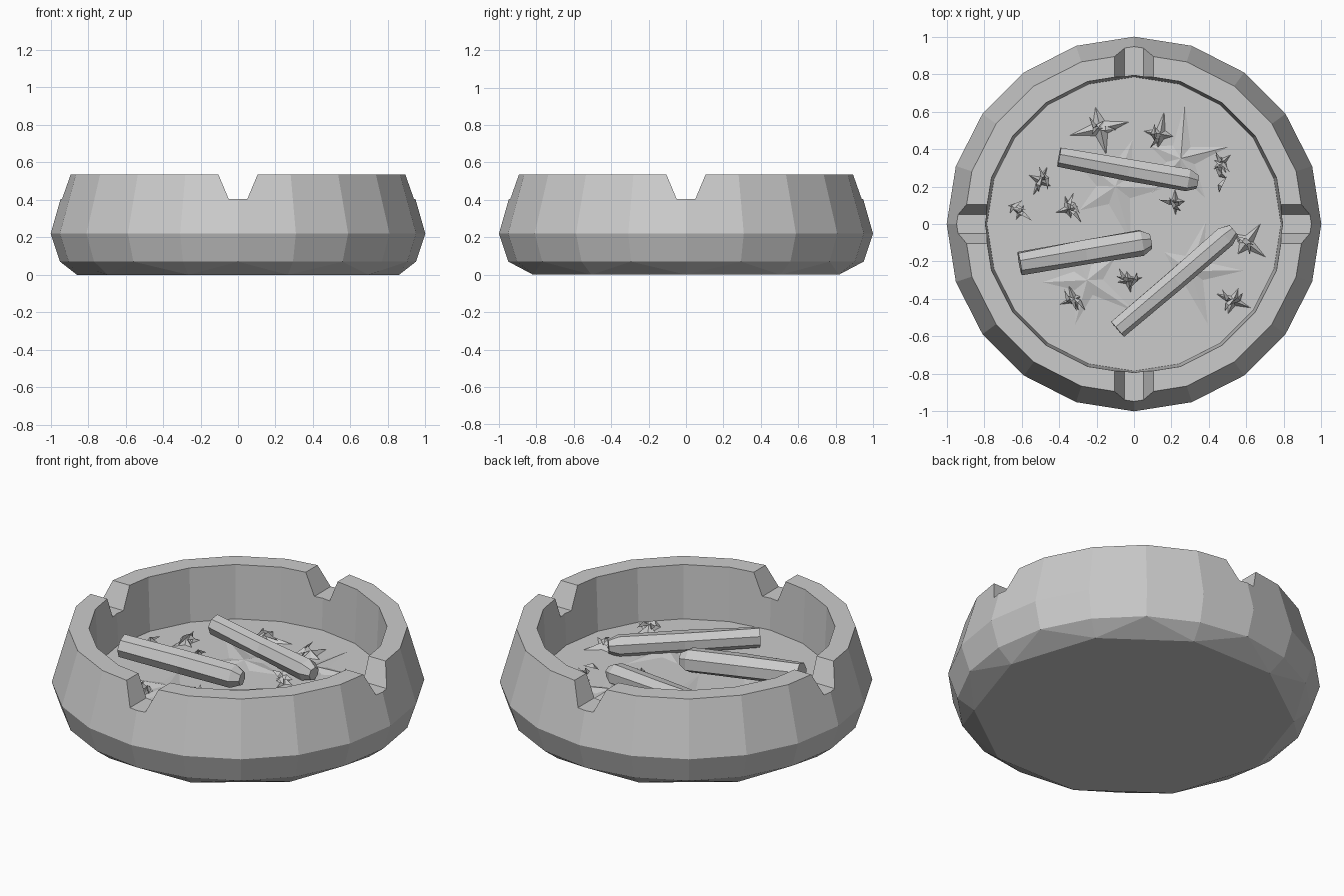
import bpy, bmesh, math, random
from mathutils import Vector

random.seed(4)
if "Cube" in bpy.data.objects:
    bpy.data.objects.remove(bpy.data.objects["Cube"], do_unlink=True)

grey = bpy.data.materials.new("plain_grey")
grey.use_nodes = True
grey.diffuse_color = (0.6, 0.6, 0.6, 1)
grey.node_tree.nodes["Principled BSDF"].inputs["Base Color"].default_value = (0.6, 0.6, 0.6, 1)

SIDES = 20
FLOOR = 0.22


def finish(name, bm):
    bmesh.ops.recalc_face_normals(bm, faces=bm.faces)
    mesh = bpy.data.meshes.new(name)
    bm.to_mesh(mesh)
    bm.free()
    mesh.materials.append(grey)
    obj = bpy.data.objects.new(name, mesh)
    bpy.context.collection.objects.link(obj)
    return obj


def ring(bm, radius, z, count=SIDES):
    steps = [math.tau * i / count for i in range(count)]
    return [bm.verts.new((radius * math.cos(a), radius * math.sin(a), z)) for a in steps]


def bridge(bm, a, b):
    n = len(a)
    for i in range(n):
        j = (i + 1) % n
        bm.faces.new((a[i], a[j], b[j], b[i]))


# Bowl: turned wall, with a coarser base joined by triangular facets
bm = bmesh.new()
profile = [(0.95, 0.07), (1.0, 0.22), (0.91, 0.535), (0.8, 0.535), (0.785, FLOOR)]
rings = [ring(bm, r, z) for r, z in profile]
for a, b in zip(rings, rings[1:]):
    bridge(bm, a, b)
bm.faces.new(rings[-1])
base = ring(bm, 0.86, 0, SIDES // 2)
low = rings[0]
for i, v in enumerate(base):
    nxt = base[(i + 1) % len(base)]
    k = 2 * i
    bm.faces.new((v, low[k], low[k + 1]))
    bm.faces.new((v, low[k + 1], nxt))
    bm.faces.new((nxt, low[k + 1], low[(k + 2) % SIDES]))
bm.faces.new(base)
bowl = finish("bowl", bm)

# Four rests cut in the rim by two crossed trapezoid bars
for n in range(2):
    bm = bmesh.new()
    ends = []
    for y in (-1.2, 1.2):
        section = [(-0.05, 0.405), (0.05, 0.405), (0.14, 0.62), (-0.14, 0.62)]
        ends.append([bm.verts.new((x, y, z)) for x, z in section])
    bridge(bm, *ends)
    for end in ends:
        bm.faces.new(end)
    cutter = finish("rest_cutter", bm)
    cutter.rotation_euler.z = n * math.pi / 2
    cutter.hide_render = True
    cutter.hide_set(True)
    cutter.display_type = 'WIRE'
    cut = bowl.modifiers.new("rest", 'BOOLEAN')
    cut.object = cutter
    cut.solver = 'EXACT'
bpy.context.view_layer.update()
depsgraph = bpy.context.evaluated_depsgraph_get()
cut_mesh = bpy.data.meshes.new_from_object(bowl.evaluated_get(depsgraph))
bowl.modifiers.clear()
bowl.data = cut_mesh
for obj in [o for o in bpy.data.objects if o.name.startswith("rest_cutter")]:
    bpy.data.objects.remove(obj, do_unlink=True)


# Butts: faceted sticks with a flat end and a crumpled, tapered end
def butt(name, start, end, radius):
    start, end = Vector(start), Vector(end)
    axis = end - start
    side = axis.cross(Vector((0, 0, 1))).normalized()
    up = side.cross(axis).normalized()
    bm = bmesh.new()
    loops = []
    for t, scale in ((0, 0.95), (0.5, 1.0), (0.93, 1.05), (1, 0.6)):
        loop = []
        for i in range(7):
            a = math.tau * i / 7
            r = radius * scale * random.uniform(0.92, 1.08)
            loop.append(bm.verts.new(start + axis * t + side * r * math.cos(a) + up * r * math.sin(a)))
        loops.append(loop)
    for a, b in zip(loops, loops[1:]):
        bridge(bm, a, b)
    bm.faces.new(loops[0])
    bm.faces.new(loops[-1])
    finish(name, bm)


butt("butt_back", (-0.40, 0.36, 0.31), (0.34, 0.225, 0.265), 0.06)
butt("butt_left", (-0.61, -0.21, 0.345), (0.09, -0.09, 0.29), 0.068)
butt("butt_right", (-0.09, -0.56, 0.29), (0.53, -0.03, 0.27), 0.06)


# Ash: low ragged star mounds, each topped with a few thin shards
def star(bm, x, y, size, height, points):
    tip = bm.verts.new((x, y, FLOOR + height))
    turn = random.uniform(0, math.tau)
    rim = []
    for i in range(points * 2):
        a = turn + math.pi * i / points
        r = size * (random.uniform(0.6, 1.1) if i % 2 else 0.3)
        rim.append(bm.verts.new((x + r * math.cos(a), y + r * math.sin(a), FLOOR - 0.01)))
    for i, v in enumerate(rim):
        bm.faces.new((v, rim[(i + 1) % len(rim)], tip))
    bm.faces.new(rim)


def shard(bm, x, y, size):
    a = random.uniform(0, math.tau)
    along = Vector((math.cos(a), math.sin(a), random.uniform(-0.1, 0.5))) * size
    across = Vector((-math.sin(a), math.cos(a), 0.3)) * size * 0.4
    mid = Vector((x, y, FLOOR + 0.025))
    pts = [mid - along * 0.6, mid + along, mid + across, mid + Vector((0, 0, size * 0.5))]
    vs = [bm.verts.new(p) for p in pts]
    for skip in range(4):
        bm.faces.new([v for i, v in enumerate(vs) if i != skip])


ash_spots = [(-0.18, 0.51, 0.2), (0.14, 0.48, 0.14), (0.47, 0.33, 0.09), (-0.5, 0.23, 0.1),
             (-0.61, 0.06, 0.06), (-0.35, 0.08, 0.1), (0.22, 0.12, 0.09), (0.6, -0.1, 0.16),
             (-0.32, -0.4, 0.1), (-0.03, -0.3, 0.1), (0.53, -0.41, 0.12)]
bm = bmesh.new()
for x, y, size in ash_spots:
    star(bm, x, y, size, 0.035, 4)
    for _ in range(3):
        shard(bm, x + random.uniform(-0.03, 0.03), y + random.uniform(-0.03, 0.03), 0.06)
# A longer loose sliver
for step in range(3):
    shard(bm, 0.47, 0.2 + 0.07 * step, 0.06)
finish("ash", bm)

# Uneven floor drifts
bm = bmesh.new()
for x, y, size in ((-0.1, 0.2, 0.5), (0.3, -0.25, 0.42), (-0.25, -0.3, 0.42), (0.25, 0.35, 0.4)):
    star(bm, x, y, size, 0.02, 5)
finish("floor_drifts", bm)
